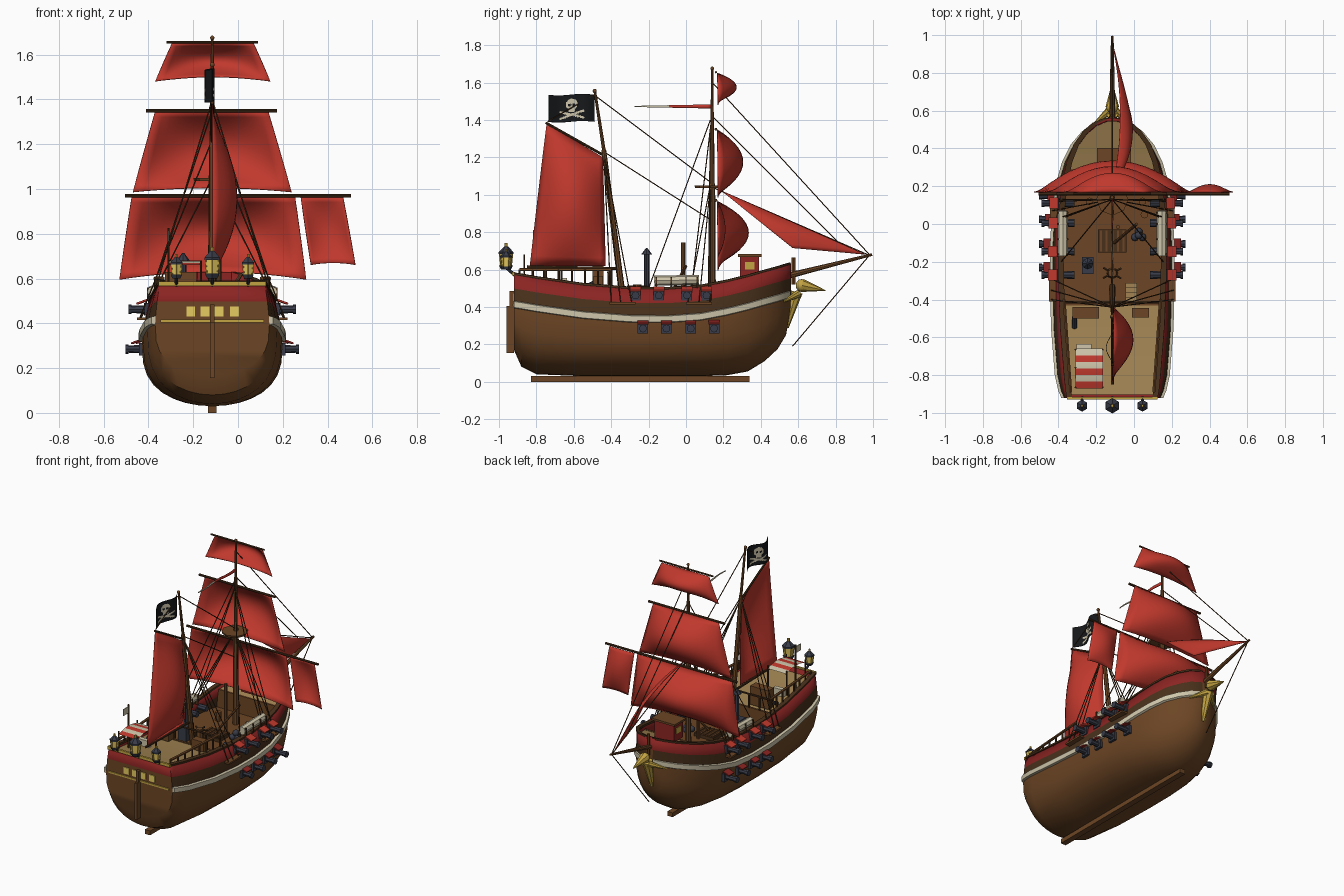
import bpy, bmesh, math
from mathutils import Vector, Matrix

if "Cube" in bpy.data.objects:
    bpy.data.objects.remove(bpy.data.objects["Cube"])

CX = -0.115  # the ship's centre line; helpers use x relative to it
COL = dict(sail_red=(.53, .04, .026), bulwark_red=(.26, .018, .016), hull_brown=(.15, .06, .018),
           dark_wood=(.066, .03, .011), deck_tan=(.36, .23, .085), cream=(.62, .56, .40),
           gold=(.55, .37, .055), iron=(.04, .045, .065), black=(.008, .009, .01), glow=(.8, .6, .12))
NAMES = list(COL)
MATS = []
for n, c in COL.items():
    m = bpy.data.materials.new(n)
    m.diffuse_color = (*c, 1)
    m.use_nodes = True
    m.node_tree.nodes["Principled BSDF"].inputs["Base Color"].default_value = m.diffuse_color
    MATS.append(m)
RED, DRED, WOOD, DARK, TAN, CREAM, GOLD, IRON, BLACK, GLOW = range(10)


def finish(name, bm, smooth=True, thick=0, offset=0):
    bmesh.ops.translate(bm, verts=bm.verts, vec=(CX, 0, 0))
    bmesh.ops.recalc_face_normals(bm, faces=bm.faces)
    me = bpy.data.meshes.new(name)
    for f in bm.faces:
        f.smooth = smooth
    bm.to_mesh(me)
    bm.free()
    for m in MATS:
        me.materials.append(m)
    me.set_sharp_from_angle(angle=math.radians(35))
    ob = bpy.data.objects.new(name, me)
    bpy.context.collection.objects.link(ob)
    if thick:
        mod = ob.modifiers.new("thickness", 'SOLIDIFY')
        mod.thickness, mod.offset = thick, offset
    return ob


def paint(verts, mat):
    for f in {f for v in verts for f in v.link_faces}:
        f.material_index = mat


def tube(bm, a, b, r1, r2=None, mat=WOOD, n=8):
    a, b = Vector(a), Vector(b)
    d = b - a
    M = Matrix.Translation((a + b) / 2) @ d.to_track_quat('Z', 'Y').to_matrix().to_4x4()
    paint(bmesh.ops.create_cone(bm, cap_ends=True, segments=n, radius1=r1, radius2=r1 if r2 is None else r2,
                                depth=d.length, matrix=M)['verts'], mat)


def box(bm, c, s, mat=WOOD, rot=0, axis='Y'):
    M = Matrix.Translation(c) @ Matrix.Rotation(rot, 4, axis) @ Matrix.Diagonal((*s, 1))
    paint(bmesh.ops.create_cube(bm, size=1, matrix=M)['verts'], mat)


def ball(bm, c, r, mat):
    paint(bmesh.ops.create_uvsphere(bm, u_segments=10, v_segments=7, radius=r,
                                    matrix=Matrix.Translation(c))['verts'], mat)


def loft(bm, rows, mat=lambda i, j: 0, closed=False):
    vs = [[bm.verts.new(p) for p in r] for r in rows]
    n = len(rows[0])
    for i in range(len(rows) - 1):
        for j in range(n if closed else n - 1):
            k = (j + 1) % n
            bm.faces.new((vs[i][j], vs[i][k], vs[i + 1][k], vs[i + 1][j])).material_index = mat(i, j)
    return vs


# hull stations: y, keel z, widest half width, rail half width, rail z
ST = [(-.92, .17, .255, .235, .578), (-.88, .08, .272, .242, .572), (-.8, .04, .29, .25, .558),
      (-.55, .03, .31, .27, .522), (-.3, .03, .315, .28, .502), (-.1, .03, .314, .282, .5), (.08, .03, .305, .275, .513),
      (.22, .035, .282, .26, .54), (.33, .055, .25, .235, .567), (.42, .11, .205, .2, .593), (.49, .175, .145, .15, .612),
      (.535, .25, .085, .1, .626), (.562, .4, .018, .035, .633)]
YS = [s[0] for s in ST]


def st(y):
    for a, b in zip(ST, ST[1:]):
        if y <= b[0] + 1e-6:
            t = max(0, (y - a[0]) / (b[0] - a[0]))
            return [p + (q - p) * t for p, q in zip(a, b)]
    return list(ST[-1])


def width(y, z):
    _, zb, wm, wt, zt = st(y)
    zm = zt - .182
    if z >= zm:
        return wm + (wt - wm) * min(1, (z - zm) / .182) ** 1.4
    return wm * math.sqrt(max(0, 1 - ((zm - z) / (zm - zb)) ** 3))


def half_section(y):
    _, zb, wm, wt, zt = st(y)
    pts = [(width(y, zt - d), zt - d) for d in (0, .08, .148, .182)]
    for k in range(1, 9):
        a = math.pi / 2 * k / 8
        pts.append((wm * math.cos(a), zt - .182 - (zt - .182 - zb) * math.sin(a) ** (2 / 3)))
    return pts


# hull shell with coloured bands and a closed transom
bm = bmesh.new()
rows = []
for y in YS:
    h = half_section(y)
    rows.append([(-w, y, z) for w, z in h] + [(w, y, z) for w, z in h[-2::-1]])
last = len(rows[0]) - 2
vs = loft(bm, rows, lambda i, j: (DRED, DARK, DARK)[min(j, last - j)] if min(j, last - j) < 3 else WOOD)
for r in (vs[0], vs[-1]):
    for j in range(len(r) // 2):
        q = [r[j], r[j + 1], r[-2 - j], r[-1 - j]]
        bm.faces.new(list(dict.fromkeys(q))).material_index = DRED if j == 0 else WOOD
finish("hull", bm, True, .02, -1)


def strake(name, y0, y1, drop, h, out, mat, inner=0):
    bm = bmesh.new()
    ys = [y0] + [y for y in YS if y0 < y < y1] + [y1]
    for s in (-1, 1):
        rows = []
        for y in ys:
            z = st(y)[4] - drop
            w = width(y, z)
            rows.append([(s * (w - inner), y, z + h), (s * (w + out), y, z + h * .8),
                         (s * (w + out), y, z - h * .8), (s * (w - inner), y, z - h)])
        v = loft(bm, rows, lambda i, j: mat, True)
        for r in (v[0], v[-1]):
            bm.faces.new(r).material_index = mat
    finish(name, bm)


strake("cream_strake", -.92, .56, .165, .02, .016, CREAM)
strake("rail_cap", -.92, .56, 0, .007, .006, DARK, .024)


def deck(name, y0, y1, zf, mat, thick):
    bm = bmesh.new()
    rows = [[(s * (width(y, zf(y)) - .012), y, zf(y)) for s in (-1, 1)] for y in
            [y0] + [y for y in YS if y0 < y < y1] + [y1]]
    low = [[(x, y, z - thick) for x, y, z in r] for r in rows]
    loft(bm, [r + q[::-1] for r, q in zip(rows, low)], lambda i, j: mat if j == 0 else DARK, True)
    finish(name, bm)


deck("quarter_deck", -.91, -.42, lambda y: st(y)[4] - .028, TAN, .012)
deck("main_deck", -.45, .31, lambda y: .4, WOOD, .012)
deck("fore_deck", .28, .55, lambda y: st(y)[4] - .035, TAN, .012)

bm = bmesh.new()  # bulkheads, keel, rudder, channels, stern post
box(bm, (0, -.425, .44), (.54, .014, .1), WOOD)
box(bm, (0, .285, .46), (.48, .014, .13), WOOD)
box(bm, (0, -.245, .015), (.04, 1.17, .03), WOOD)
box(bm, (0, -.94, .28), (.02, .04, .25), WOOD)
box(bm, (0, -.93, .43), (.022, .025, .11), WOOD)
for s in (-1, 1):
    box(bm, (s * .305, -.34, .42), (.06, .14, .012), WOOD)
    box(bm, (s * .3, .07, .42), (.06, .14, .012), WOOD)
finish("hull_timbers", bm)

bm = bmesh.new()  # transom windows and gilded mouldings
for x in (-.096, -.033, .03, .1):
    box(bm, (x, -.921, .452), (.04, .008, .045), GLOW)
box(bm, (0, -.922, .577), (.48, .014, .02), GOLD)
box(bm, (0, -.922, .41), (.46, .01, .012), GOLD)
finish("stern_windows", bm)

bm = bmesh.new()  # guns with open port lids
for row_z, ys, tip in ((.462, (-.27, -.145, .005, .11), .375), (.285, (-.23, -.105, .025, .15), .388)):
    for y in ys:
        for s in (-1, 1):
            w = width(y, row_z)
            box(bm, (s * (w - .002), y, row_z), (.03, .056, .056), IRON)
            tube(bm, (s * .2, y, row_z), (s * tip, y, row_z), .021, .016, IRON)
            tube(bm, (s * (tip - .015), y, row_z), (s * tip, y, row_z), .021, .021, IRON)
            box(bm, (s * (w + .025), y, row_z + .034), (.05, .058, .008), DRED if row_z < .4 else RED, s * .35)
finish("cannons", bm)

bm = bmesh.new()  # masts, yards, gaff, boom, bowsprit
for z0, z1, r0, r1 in ((.39, 1.06, .02, .016), (1.0, 1.42, .013, .01), (1.38, 1.67, .009, .006)):
    tube(bm, (0, .14, z0), (0, .14, z1), r0, r1)
ball(bm, (0, .14, 1.675), .01, WOOD)
tube(bm, (0, -.335, .42), (0, -.44, 1.24), .018, .013)
tube(bm, (0, -.43, 1.18), (0, -.487, 1.55), .01, .007)
ball(bm, (0, -.488, 1.555), .011, WOOD)
for z, a, b, r in ((.97, -.39, .62, .008), (1.35, -.295, .29, .008), (1.655, -.205, .205, .006)):
    tube(bm, (a, .16, z), (b, .16, z), r, mat=DARK)
tube(bm, (0, -.43, 1.205), (0, -.75, 1.385), .007, mat=DARK)
tube(bm, (0, -.35, .605), (0, -.85, .615), .008, mat=DARK)
tube(bm, (0, .48, .55), (0, .995, .68), .018, .007)
tube(bm, (0, .575, .52), (0, .575, .665), .01)
tube(bm, (0, .13, 1.035), (0, .13, 1.05), .08, .085, WOOD, 8)
finish("masts_and_spars", bm)


def sail(name, tl, tr, bl, br, bulge, arch=0, edge=0, n=14):
    tl, tr, bl, br, bulge = map(Vector, (tl, tr, bl, br, bulge))
    bm = bmesh.new()
    rows = []
    for i in range(n + 1):
        v = i / n
        row = []
        for j in range(n + 1):
            u = j / n
            k = 4 * u * (1 - u)
            p = tl.lerp(tr, u).lerp(bl.lerp(br, u), v) + bulge * (edge + (1 - edge) * k) * 4 * v * (1 - v)
            row.append(p + Vector((0, 0, arch * k * v)))
        rows.append(row)
    loft(bm, rows, lambda i, j: RED)
    bmesh.ops.remove_doubles(bm, verts=bm.verts, dist=1e-5)
    finish(name, bm, True, .004)


def square_sail(name, z0, z1, top, bot, bulge, arch):
    sail(name, (top[0], .168, z1), (top[1], .168, z1), (bot[0], .17, z0), (bot[1], .17, z0), (0, bulge, 0), arch)


square_sail("main_course", .595, .965, (-.36, .37), (-.415, .42), .165, .035)
square_sail("main_topsail", .985, 1.347, (-.255, .25), (-.355, .355), .135, .02)
square_sail("topgallant_sail", 1.48, 1.65, (-.18, .185), (-.255, .26), .1, .02)
square_sail("studding_sail", .66, .963, (.395, .585), (.44, .64), .04, .01)
sail("spanker_sail", (0, -.445, 1.2), (0, -.745, 1.38), (0, -.43, .62), (0, -.835, .62), (.11, 0, 0))
sail("jib_sail", (0, .19, 1.02), (0, .19, 1.02), (0, .96, .68), (.1, .57, .715), (.06, 0, 0), 0, .7)

bm = bmesh.new()  # long pennant
loft(bm, [[(.006 * math.sin(t * 9), .135 - .41 * t, 1.472 + s * (.011 - .008 * t)) for s in (-1, 1)]
          for t in [i / 20 for i in range(21)]], lambda i, j: RED if i < 11 else CREAM)
finish("pennant", bm, True, .004)


def flag_colour(y, z):
    def bone(a, b):
        a, b, p = Vector(a), Vector(b), Vector((y, z))
        t = max(0, min(1, (p - a).dot(b - a) / (b - a).length_squared))
        return (p - a.lerp(b, t)).length < .006
    if any(math.hypot(y - e, z - 1.48) < .008 for e in (-.622, -.598)):
        return BLACK
    skull = ((y + .61) / .032) ** 2 + ((z - 1.483) / .03) ** 2 < 1 or (abs(y + .61) < .018 and 1.442 < z < 1.47)
    return CREAM if skull or bone((-.67, 1.41), (-.55, 1.445)) or bone((-.67, 1.445), (-.55, 1.41)) else BLACK


bm = bmesh.new()  # black flag with emblem, coloured by position
NY, NZ = 70, 42
fy, fz = (lambda j: -.49 - .245 * j / NY), (lambda i: 1.39 + .145 * i / NZ)
loft(bm, [[(-.012 + .02 * math.sin(j / NY * 7), fy(j), fz(i) + .004 * math.sin(j / NY * 6)) for j in range(NY + 1)]
          for i in range(NZ + 1)], lambda i, j: flag_colour(fy(j + .5), fz(i + .5)))
finish("flag", bm, True, .003)

bm = bmesh.new()  # stays and shrouds
ropes = [((0, .14, 1.6), (0, .98, .68)), ((0, .14, 1.42), (0, .82, .74)), ((0, .14, 1.04), (0, .97, .68)),
         ((0, -.487, 1.53), (0, .14, 1.06)), ((0, -.44, 1.23), (0, .14, .86)), ((0, .98, .675), (0, .57, .19)),
         ((0, -.5, 1.53), (0, -.74, 1.39))]
for s in (-1, 1):
    ropes += [((0, .13, 1.4), (s * .27, -.2, .5))]
    ropes += [((0, .13, 1.35), (s * .285, y, .5)) for y in (.03, .12)]
    for y in (-.4, -.35, -.29):
        ropes += [((0, -.44, 1.22), (s * .325, y, .42))]
    for y in (.01, .07, .13):
        ropes += [((0, .13, 1.05), (s * .32, y, .42))]
for a, b in ropes:
    tube(bm, a, b, .0032, mat=DARK, n=5)
finish("rigging", bm)

bm = bmesh.new()  # three stern lanterns
for x, k in ((-.16, .85), (0, 1.1), (.16, .85)):
    P = lambda dz: (x, -.962, .6 + dz * k)
    tube(bm, (x, -.91, .565), P(.012), .008, mat=IRON)
    for a, b, r1, r2, m in ((0, .02, .024, .034, IRON), (.02, .075, .024, .03, GLOW), (.075, .085, .037, .037, IRON),
                            (.085, .112, .036, .01, IRON), (.112, .128, .008, .008, GOLD)):
        tube(bm, P(a), P(b), r1 * k, r2 * k, m, 6)
    for q in range(6):
        c, s = math.cos(q * math.pi / 3 + .52), math.sin(q * math.pi / 3 + .52)
        tube(bm, (x + c * .025 * k, -.962 + s * .025 * k, .6 + .02 * k),
             (x + c * .031 * k, -.962 + s * .031 * k, .6 + .076 * k), .004, mat=GOLD, n=4)
finish("stern_lanterns", bm)

bm = bmesh.new()  # gilded figurehead
tube(bm, (0, .535, .29), (0, .59, .48), .014, .034, GOLD)
ball(bm, (0, .62, .515), .034, GOLD)
tube(bm, (0, .62, .515), (0, .745, .488), .036, .002, GOLD)
for s in (-1, 1):
    tube(bm, (s * .015, .6, .47), (s * .1, .525, .43), .022, .006, GOLD)
finish("figurehead", bm)

bm = bmesh.new()  # quarterdeck railing
for s in (-1, 1):
    ys = [-.89 + .49 * i / 7 for i in range(8)]
    for y in ys:
        tube(bm, (s * (st(y)[3] - .02), y, st(y)[4]), (s * (st(y)[3] - .02), y, .6), .006, mat=DARK, n=6)
    tube(bm, (s * .22, ys[0], .6), (s * .255, ys[-1], .6), .009, mat=WOOD, n=6)
    for x in (.08, .16):
        tube(bm, (s * x, -.415, .49), (s * x, -.415, .585), .006, mat=DARK, n=6)
tube(bm, (-.26, -.415, .585), (.26, -.415, .585), .007, mat=DARK, n=6)
finish("quarterdeck_railing", bm)

bm = bmesh.new()  # striped awning on posts, with a staff
loft(bm, [[(x, -.87 + .21 * i / 6, .66 + .02 * math.sin(i * math.pi / 6)) for x in (-.195, -.05)]
          for i in range(7)], lambda i, j: (RED, CREAM)[i % 2])
for x in (-.195, -.05):
    for y in (-.865, -.665):
        tube(bm, (x, y, .5), (x, y, .68), .005, mat=DARK, n=6)
tube(bm, (-.195, -.76, .52), (-.195, -.76, .826), .005, mat=DARK, n=6)
box(bm, (-.195, -.79, .79), (.004, .055, .045), CREAM)
box(bm, (-.15, -.65, .53), (.08, .03, .05), CREAM)
finish("awning", bm, False)

bm = bmesh.new()  # deck fittings
box(bm, (0.01, .34, .61), (.15, .1, .12), DRED)  # deck house
box(bm, (0.01, .34, .675), (.18, .125, .014), WOOD)
for s in (-1, 1):
    box(bm, (.01 + s * .075, .34, .62), (.006, .05, .04), GOLD)
box(bm, (0, -.09, .41), (.15, .12, .025), DARK)  # hatch
for i in range(5):
    box(bm, (-.06 + .03 * i, -.09, .425), (.012, .11, .008), WOOD)
tube(bm, (0, -.26, .4), (0, -.26, .52), .03, .022, WOOD)  # capstan
for q in range(3):
    c, s = .055 * math.cos(q * math.pi / 3 + .5), .055 * math.sin(q * math.pi / 3 + .5)
    tube(bm, (-c, -.26 - s, .51), (c, -.26 + s, .51), .006, mat=DARK, n=6)
box(bm, (-.13, -.22, .45), (.06, .09, .1), IRON)  # stove and chimney
tube(bm, (-.13, -.21, .45), (-.13, -.21, .69), .014, mat=IRON)
tube(bm, (-.13, -.21, .68), (-.13, -.21, .715), .03, .004, IRON)
tube(bm, (.03, -.015, .4), (.03, -.015, .745), .011)  # derrick
tube(bm, (.01, -.1, .43), (.13, 0, .62), .008)
for x, y, z in ((.12, -.07, .42), (.16, -.07, .42), (.14, -.04, .42), (.14, -.06, .45)):
    ball(bm, (x, y, z), .021, IRON)
for x, y in ((.17, .05), (.16, .12), (-.12, .12)):
    tube(bm, (x, y, .4), (x, y, .46), .02, mat=WOOD)
box(bm, (-.14, -.47, .565), (.14, .06, .13), WOOD)  # lockers
box(bm, (.15, -.47, .53), (.09, .05, .07), WOOD)
tube(bm, (-.2, -.55, .5), (-.2, -.49, .53), .012, mat=IRON)
for i in range(4):  # stairs
    box(bm, (.1, -.4 + .025 * i, .485 - .025 * i), (.06, .025, .01), TAN)
for s in (-1, 1):  # rolled hammocks on the rail
    tube(bm, (s * .262, -.17, .54), (s * .262, .07, .545), .027, mat=CREAM)
    for y in (-.16, -.08, 0, .06):
        box(bm, (s * .262, y, .53), (.06, .008, .06), DARK)
finish("deck_fittings", bm)
